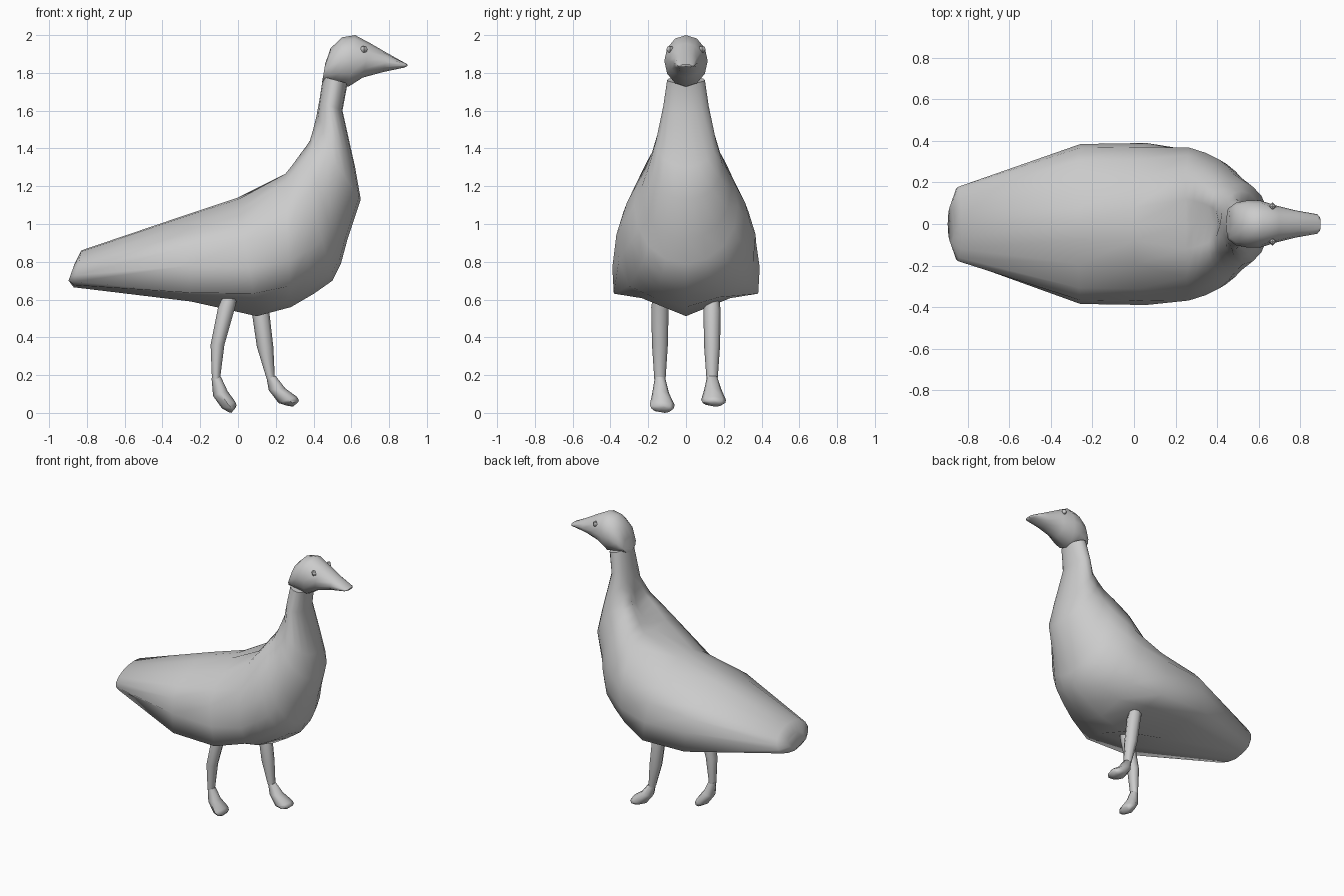
import bpy, bmesh, math
from mathutils import Vector

if "Cube" in bpy.data.objects:
    bpy.data.objects.remove(bpy.data.objects["Cube"])


def half_round(n):
    # half section, top to bottom, as (width fraction, height fraction)
    return [(math.sin(math.pi * i / n), 0.5 + 0.5 * math.cos(math.pi * i / n))
            for i in range(n + 1)]


def loft(name, rings, y=0.0, angle=60):
    """Ring = (top xz, bottom xz, half width, y offset, half section)."""
    bm = bmesh.new()
    loops = []
    for (tx, tz), (bx, bz), w, dy, sec in rings:
        pts = sec + [(-a, h) for a, h in sec[-2:0:-1]]
        loops.append([bm.verts.new((bx + (tx - bx) * h, y + dy + a * w, bz + (tz - bz) * h))
                      for a, h in pts])
    n = len(loops[0])
    for r0, r1 in zip(loops, loops[1:]):
        for i in range(n):
            j = (i + 1) % n
            bm.faces.new((r0[i], r0[j], r1[j], r1[i]))
    bm.faces.new(loops[0])
    bm.faces.new(loops[-1])
    bmesh.ops.recalc_face_normals(bm, faces=bm.faces)
    return finish(name, bm, angle)


def finish(name, bm, angle):
    me = bpy.data.meshes.new(name)
    bm.to_mesh(me)
    bm.free()
    ob = bpy.data.objects.new(name, me)
    bpy.context.collection.objects.link(ob)
    bpy.ops.object.select_all(action='DESELECT')
    ob.select_set(True)
    bpy.context.view_layer.objects.active = ob
    bpy.ops.object.shade_smooth_by_angle(angle=math.radians(angle))
    return ob


# Body sections: folded wings with a flat lower edge, blending to a round breast
WING = [(0, 1), (.2, .985), (.5, .9), (.8, .77), (.95, .63), (1, .41), (.98, .18), (.6, .14), (0, 0)]
ROUND = half_round(8)


def section(t, dip, edge):
    sec = [(a + (c - a) * t, b + (d - b) * t) for (a, b), (c, d) in zip(WING, ROUND)]
    # groove between the shoulders behind the neck
    if dip:
        sec[0] = (0, 1 - dip)
        sec[1] = (.32, 1)
        sec[2] = (.68, .93)
    # lower wing edge
    if edge:
        sec[6], sec[7] = (.98, edge), (.6, edge * .8)
    return sec


# Body from tail to top of neck: top, bottom, half width, roundness, groove, wing edge
body = [
    ((-.865, .79), (-.897, .70), .09, 1, 0, 0),
    ((-.83, .86), (-.87, .665), .18, .8, 0, 0),
    ((-.27, 1.05), (-.25, .59), .385, 0, 0, .1),
    ((0, 1.14), (.10, .512), .39, 0, 0, .19),
    ((.25, 1.265), (.28, .56), .375, .65, .03, 0),
    ((.29, 1.315), (.40, .63), .347, .8, .06, 0),
    ((.33, 1.37), (.50, .70), .31, .9, .09, 0),
    ((.36, 1.41), (.545, .79), .275, 1, .1, 0),
    ((.38, 1.44), (.58, .92), .24, 1, .1, 0),
    ((.395, 1.49), (.65, 1.13), .195, 1, .06, 0),
    ((.415, 1.57), (.62, 1.30), .16, 1, 0, 0),
    ((.43, 1.65), (.553, 1.60), .12, 1, 0, 0),
    ((.45, 1.78), (.58, 1.745), .10, 1, 0, 0),
]
loft("body", [(t, b, w, 0, section(k, d, e)) for t, b, w, k, d, e in body], angle=75)

# Head tapering into the beak
head = [
    ((.462, 1.85), (.445, 1.75), .075),
    ((.49, 1.93), (.49, 1.745), .102),
    ((.55, 1.988), (.54, 1.74), .113),
    ((.62, 2.0), (.585, 1.727), .115),
    ((.70, 1.957), (.66, 1.775), .09),
    ((.79, 1.905), (.77, 1.805), .065),
    ((.885, 1.852), (.88, 1.828), .047),
    ((.897, 1.845), (.896, 1.835), .03),
]
loft("head", [(t, b, w, 0, half_round(6)) for t, b, w in head])

# Eyes: small faceted beads
for side, s in (("right", -1), ("left", 1)):
    bm = bmesh.new()
    bmesh.ops.create_uvsphere(bm, u_segments=4, v_segments=4, radius=.019)
    bmesh.ops.translate(bm, verts=bm.verts, vec=Vector((.667, s * .085, 1.925)))
    finish(side + "_eye", bm, 30)

# Legs in mid stride: (back x, front x, z, half width), then foot rings
legs = {
    "right": (-.138, [(-.075, .0, .63, .035), (-.105, -.015, .56, .046),
                      (-.145, -.072, .36, .042), (-.138, -.095, .18, .03)],
              [((-.09, .19), (-.14, .185), .027, 0), ((-.055, .115), (-.132, .09), .045, .004),
               ((-.015, .06), (-.085, .024), .066, .012), ((-.008, .04), (-.05, .004), .058, .014),
               ((-.012, .028), (-.035, .0), .03, .025)]),
    "left": (.138, [(.05, .14, .63, .035), (.072, .165, .54, .046),
                    (.1, .187, .35, .042), (.15, .195, .185, .03)],
             [((.2, .195), (.15, .19), .027, 0), ((.25, .13), (.163, .12), .045, .004),
              ((.312, .085), (.215, .052), .066, .008), ((.322, .068), (.26, .038), .06, .01),
              ((.318, .055), (.29, .033), .03, .02)]),
}
for side, (y, leg, foot) in legs.items():
    loft(side + "_leg", [((f, z), (b, z), w, 0, half_round(4)) for b, f, z, w in leg], y)
    loft(side + "_foot", [(t, b, w, dy, half_round(4)) for t, b, w, dy in foot], y)
